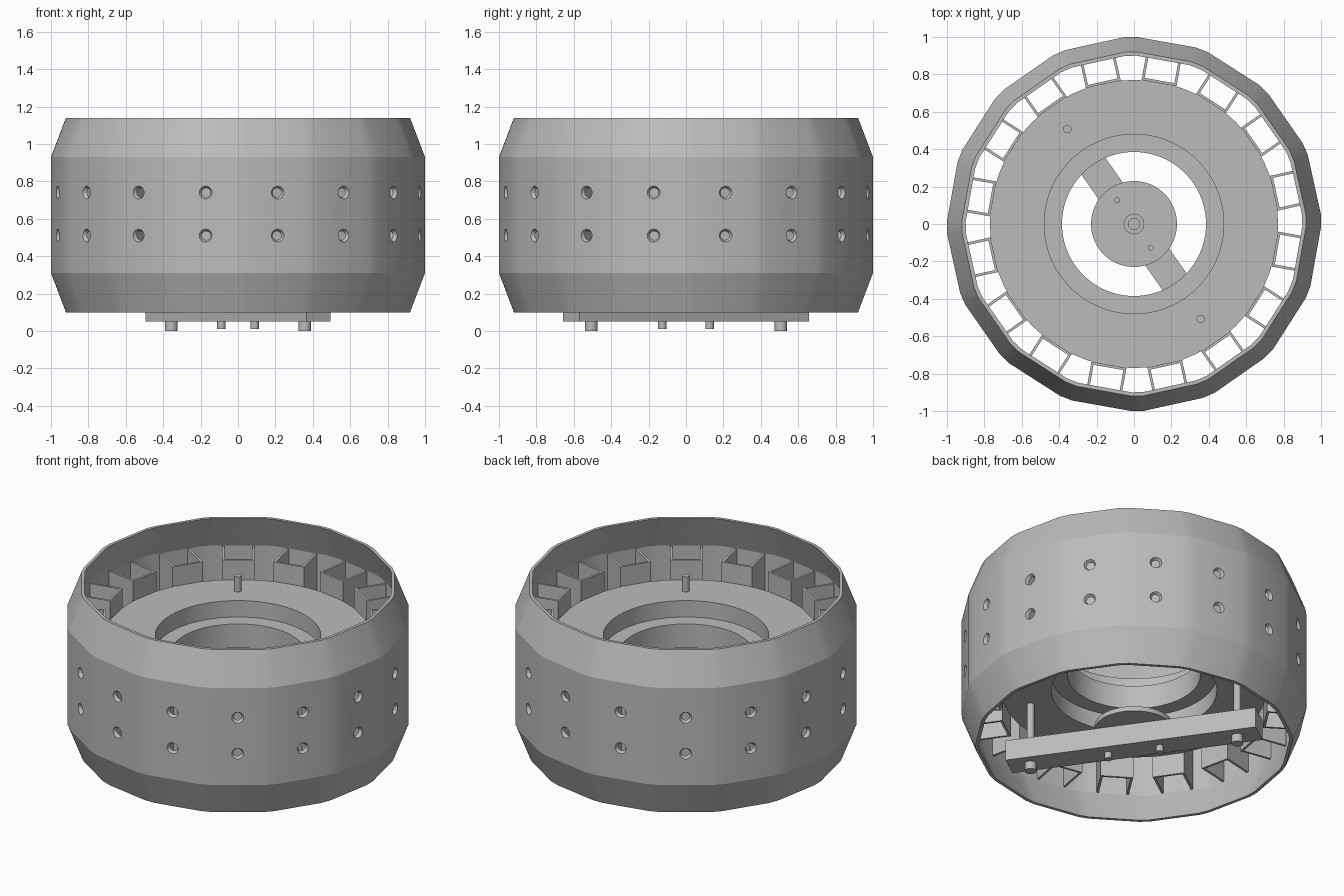
import bpy, bmesh, math
from mathutils import Matrix, Vector

if "Cube" in bpy.data.objects:
    bpy.data.objects.remove(bpy.data.objects["Cube"])

grey = bpy.data.materials.new("plain_grey")
grey.use_nodes = True
COLOR = (0.5, 0.5, 0.5, 1)
grey.diffuse_color = COLOR
grey.node_tree.nodes["Principled BSDF"].inputs["Base Color"].default_value = COLOR

SIDES = 16
STEP = math.tau / SIDES
TURN = math.radians(1.15)        # small twist of the whole drum
CHAMFER = math.radians(2)        # half width of each softened corner
HOLE_Z = (0.51, 0.74)


def finish(name, bm, smooth=None):
    bmesh.ops.recalc_face_normals(bm, faces=bm.faces[:])
    mesh = bpy.data.meshes.new(name)
    bm.to_mesh(mesh)
    bm.free()
    obj = bpy.data.objects.new(name, mesh)
    bpy.context.collection.objects.link(obj)
    mesh.materials.append(grey)
    if smooth:
        shade(obj, smooth)
    return obj


def shade(obj, degrees):
    bpy.ops.object.select_all(action='DESELECT')
    obj.select_set(True)
    bpy.context.view_layer.objects.active = obj
    bpy.ops.object.shade_smooth_by_angle(angle=math.radians(degrees))


def lathe(name, profile, angles, smooth):
    """Sweep a closed (radius, z) profile around z."""
    bm = bmesh.new()
    rings = [[bm.verts.new((r * math.cos(a), r * math.sin(a), z)) for r, z in profile]
             for a in angles]
    n = len(profile)
    for i, ring in enumerate(rings):
        nxt = rings[(i + 1) % len(rings)]
        for j in range(n):
            k = (j + 1) % n
            bm.faces.new((ring[j], nxt[j], nxt[k], ring[k]))
    return finish(name, bm, smooth)


def cylinder(name, x, y, radius, z0, z1, segments=24):
    bm = bmesh.new()
    bmesh.ops.create_cone(bm, cap_ends=True, segments=segments, radius1=radius,
                          radius2=radius, depth=z1 - z0,
                          matrix=Matrix.Translation((x, y, (z0 + z1) / 2)))
    return finish(name, bm, 30)


# Outer drum: thin sixteen-sided wall, tapered above and below
outer = [(0.92, 0.10), (1.0, 0.31), (1.0, 0.93), (0.92, 1.14)]
inner = [(r - 0.02, z) for r, z in reversed(outer)]
corners = [TURN + i * STEP + s * CHAMFER for i in range(SIDES) for s in (-1, 1)]
drum = lathe("drum_shell", outer + inner, corners, None)

# Countersunk screw holes, two per panel
bm = bmesh.new()
for i in range(SIDES):
    spin = Matrix.Rotation(TURN + (i + 0.5) * STEP, 4, 'Z')
    for z in HOLE_Z:
        place = spin @ Matrix.Translation((0.975, 0, z)) @ Matrix.Rotation(math.pi / 2, 4, 'Y')
        bmesh.ops.create_cone(bm, cap_ends=True, segments=16, radius1=0.014,
                              radius2=0.042, depth=0.05, matrix=place)
cutter = finish("hole_cutter", bm)
cutter.hide_render = True
cut = drum.modifiers.new("holes", 'BOOLEAN')
cut.operation = 'DIFFERENCE'
cut.solver = 'EXACT'
cut.object = cutter
bpy.context.view_layer.update()
drum.data = bpy.data.meshes.new_from_object(
    drum.evaluated_get(bpy.context.evaluated_depsgraph_get()))
drum.modifiers.clear()
bpy.data.objects.remove(cutter)
shade(drum, 15)

# Open pockets behind every panel: U-shaped walls against the drum
R0, R1, HALF, WALL = 0.765, 0.962, 0.095, 0.014
u_shape = [(R1, -HALF), (R0, -HALF), (R0, HALF), (R1, HALF),
           (R1, HALF - WALL), (R0 + WALL, HALF - WALL),
           (R0 + WALL, WALL - HALF), (R1, WALL - HALF)]
for i in range(SIDES):
    bm = bmesh.new()
    face = bm.faces.new([bm.verts.new((x, y, 0.31)) for x, y in u_shape])
    top = bmesh.ops.extrude_face_region(bm, geom=[face])["geom"]
    bmesh.ops.translate(bm, vec=(0, 0, 0.62),
                        verts=[v for v in top if isinstance(v, bmesh.types.BMVert)])
    bmesh.ops.rotate(bm, verts=bm.verts[:], cent=(0, 0, 0),
                     matrix=Matrix.Rotation(TURN + (i + 0.5) * STEP, 3, 'Z'))
    finish(f"pocket_{i + 1}", bm)

# Hub ring with a bearing seat recessed into both faces
half = [(0.385, 0.55), (0.48, 0.55), (0.48, 0.445), (0.77, 0.445)]
hub = half + [(r, 1.25 - z) for r, z in reversed(half)]
lathe("hub_ring", hub, [math.tau * i / 72 for i in range(72)], 30)

# Cross bar below the hub
along = Vector((-0.575, 0.818, 0)).normalized()
bm = bmesh.new()
bmesh.ops.create_cube(bm, size=1, matrix=Matrix.Translation((0, 0, 0.115))
                      @ Matrix.Rotation(math.atan2(along.y, along.x), 4, 'Z')
                      @ Matrix.Diagonal((1.5, 0.157, 0.13, 1)))
finish("cross_bar", bm)

# Centre plate, boss and shaft on the bar
cylinder("centre_plate", 0, 0, 0.23, 0.18, 0.21, 48)
cylinder("centre_boss", 0, 0, 0.055, 0.20, 0.225)
cylinder("centre_shaft", 0, 0, 0.032, 0.20, 0.24)

# Long rods through hub and bar, with nuts, and short bolts for the plate
for side, sign in (("back", 1), ("front", -1)):
    p = along * 0.62 * sign
    cylinder(side + "_rod", p.x, p.y, 0.022, 0.005, 0.90)
    cylinder(side + "_nut", p.x, p.y, 0.034, 0.0, 0.06)
    q = along * 0.155 * sign
    cylinder(side + "_bolt", q.x, q.y, 0.015, 0.015, 0.22)
    cylinder(side + "_bolt_head", q.x, q.y, 0.022, 0.01, 0.06)
